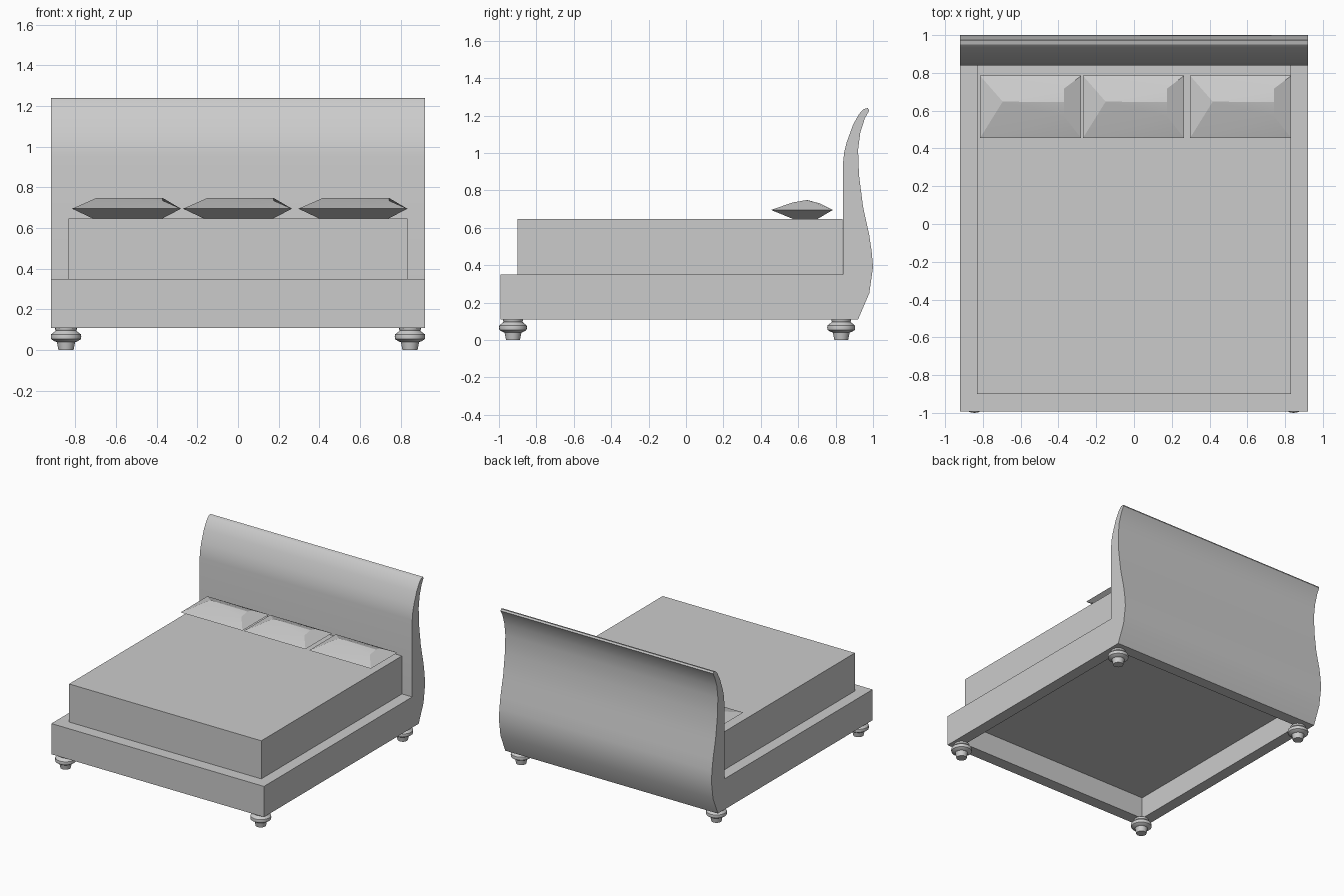
import bpy, bmesh, math

if "Cube" in bpy.data.objects:
    bpy.data.objects.remove(bpy.data.objects["Cube"], do_unlink=True)

GREY = bpy.data.materials.new("plain grey")
GREY.use_nodes = True
GREY.diffuse_color = (0.6, 0.6, 0.6, 1)
GREY.node_tree.nodes["Principled BSDF"].inputs["Base Color"].default_value = (0.6, 0.6, 0.6, 1)


def make_object(name, bm, smooth_angle=None):
    """Turn a bmesh into a scene object, optionally smoothed by angle."""
    bmesh.ops.recalc_face_normals(bm, faces=bm.faces)
    mesh = bpy.data.meshes.new(name)
    bm.to_mesh(mesh)
    bm.free()
    mesh.materials.append(GREY)
    obj = bpy.data.objects.new(name, mesh)
    bpy.context.collection.objects.link(obj)
    if smooth_angle:
        bpy.ops.object.select_all(action="DESELECT")
        obj.select_set(True)
        bpy.context.view_layer.objects.active = obj
        bpy.ops.object.shade_smooth_by_angle(angle=math.radians(smooth_angle))
    return obj


def rectangle(bm, x, y0, y1, z):
    return [bm.verts.new(p) for p in ((-x, y0, z), (x, y0, z), (x, y1, z), (-x, y1, z))]


def bridge(bm, a, b):
    """Join two closed loops of equal length with quads."""
    n = len(a)
    for i in range(n):
        j = (i + 1) % n
        bm.faces.new((a[i], a[j], b[j], b[i]))


# Bed frame: a hollow rectangular ring of rails
bm = bmesh.new()
outer = [rectangle(bm, 0.92, -0.993, 0.84, z) for z in (0.11, 0.35)]
inner = [rectangle(bm, 0.832, -0.90, 0.832, z) for z in (0.11, 0.35)]
bridge(bm, outer[0], outer[1])
bridge(bm, inner[0], inner[1])
for o, i in zip(outer, inner):
    bridge(bm, o, i)
make_object("bed_frame", bm)

# Mattress, sunk into the frame
bm = bmesh.new()
low = rectangle(bm, 0.832, -0.90, 0.838, 0.28)
high = rectangle(bm, 0.832, -0.90, 0.838, 0.648)
bridge(bm, low, high)
bm.faces.new(low)
bm.faces.new(high)
make_object("mattress", bm)

# Headboard: curved side profile (y, z) extruded across the width
profile = [(0.84, 0.11), (0.84, 0.35), (0.84, 0.95), (0.846, 1.005), (0.86, 1.06), (0.893, 1.15),
           (0.925, 1.208), (0.95, 1.234), (0.972, 1.24), (0.98, 1.227), (0.957, 1.187),
           (0.932, 1.11), (0.92, 1.016), (0.925, 0.88), (0.947, 0.71), (0.98, 0.56),
           (0.993, 0.47), (1.0, 0.39), (0.98, 0.25), (0.92, 0.11)]
bm = bmesh.new()
ends = [[bm.verts.new((x, y, z)) for y, z in profile] for x in (-0.92, 0.92)]
bridge(bm, ends[0], ends[1])
for end in ends:
    bm.faces.new(end)
make_object("headboard", bm, 30)

# Turned feet: (radius, z) profile revolved
foot = [(0.037, 0), (0.045, 0.04), (0.056, 0.043), (0.073, 0.054), (0.075, 0.066), (0.073, 0.078),
        (0.056, 0.091), (0.05, 0.097), (0.053, 0.102), (0.053, 0.112)]
SIDES = 24
for side, x in (("left", 0.845), ("right", -0.845)):
    for place, y in (("front", -0.925), ("back", 0.83)):
        bm = bmesh.new()
        rings = [[bm.verts.new((x + r * math.cos(math.tau * k / SIDES),
                                y + r * math.sin(math.tau * k / SIDES), z))
                  for k in range(SIDES)] for r, z in foot]
        for a, b in zip(rings, rings[1:]):
            bridge(bm, a, b)
        bm.faces.new(rings[0])
        bm.faces.new(rings[-1])
        make_object(f"{place}_{side}_foot", bm, 35)

# Pillows: pointed rim, flat underside, faceted top with a tapering ridge
for name, x0 in (("right", -0.815), ("middle", -0.27), ("left", 0.297)):
    bm = bmesh.new()

    def vert(x, y, z):
        return bm.verts.new((x0 + x, y, z))

    rim = [vert(0, 0.455, 0.695), vert(0.535, 0.455, 0.695),
           vert(0.535, 0.785, 0.695), vert(0, 0.785, 0.695)]
    base = [vert(0.10, 0.57, 0.648), vert(0.445, 0.57, 0.648),
            vert(0.445, 0.705, 0.648), vert(0.10, 0.705, 0.648)]
    peak = vert(0.12, 0.648, 0.748)
    front, ridge, back = vert(0.445, 0.57, 0.735), vert(0.445, 0.645, 0.748), vert(0.445, 0.717, 0.73)
    bridge(bm, rim, base)
    bm.faces.new(base)
    for face in ((rim[0], rim[1], front), (rim[0], front, peak), (peak, front, ridge),
                 (peak, ridge, back), (rim[3], peak, back), (rim[2], rim[3], back),
                 (rim[3], rim[0], peak), (rim[1], rim[2], back, ridge, front)):
        bm.faces.new(face)
    make_object(f"{name}_pillow", bm, 22)
